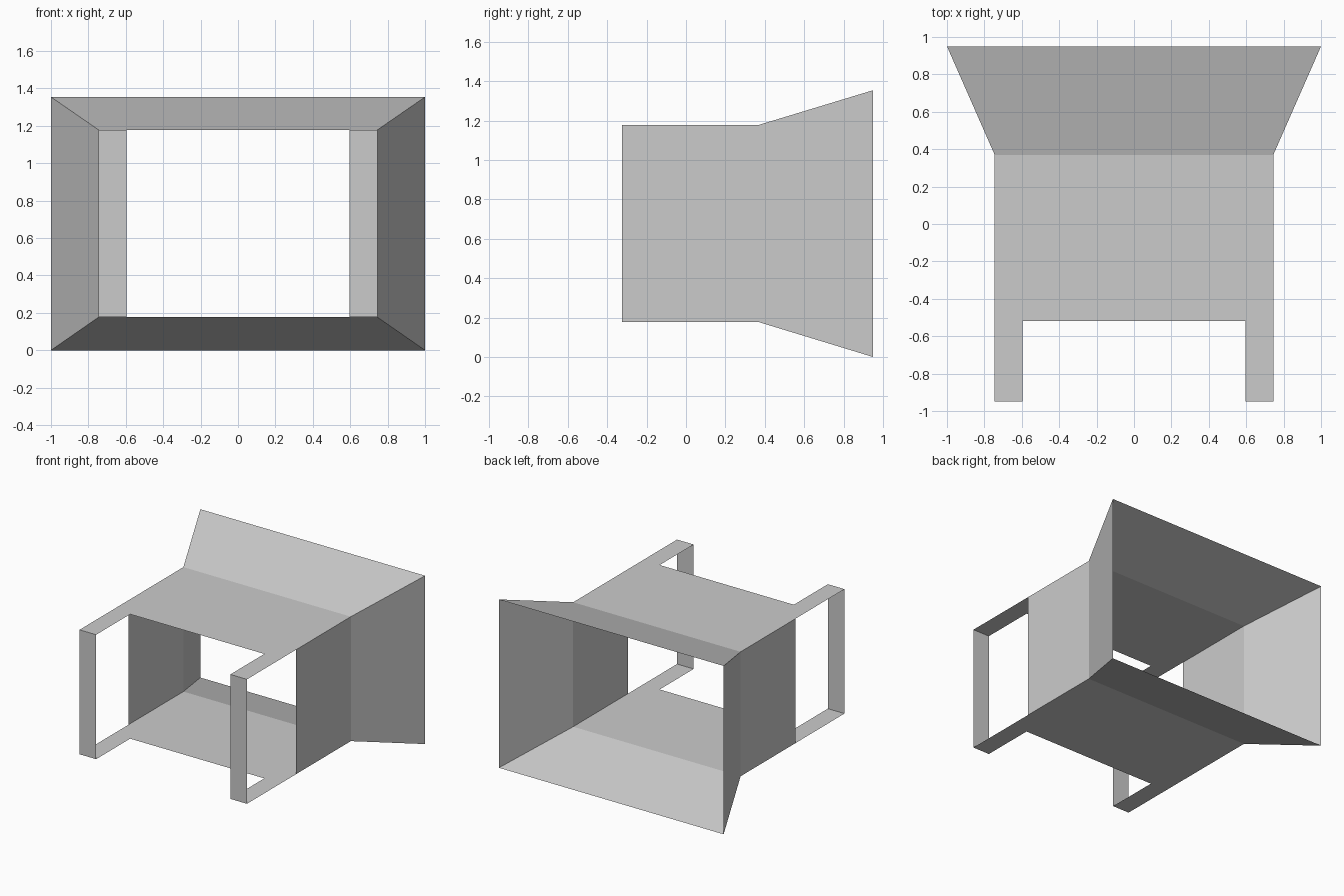
import bpy

if "Cube" in bpy.data.objects:
    bpy.data.objects.remove(bpy.data.objects["Cube"])

# Key dimensions of the flared rectangular sleeve
HALF_W, FLARE_W, SLOT_W = 0.745, 1.0, 0.597
FRONT, SLOT, WALL, BEND, BACK = -0.95, -0.518, -0.325, 0.37, 0.95
LOW, HIGH, TOP = 0.177, 1.178, 1.354


def sheet(name, *outlines):
    """Thin sheet made of one or more flat outlines."""
    verts, faces = [], []
    for pts in outlines:
        faces.append(range(len(verts), len(verts) + len(pts)))
        verts += pts
    mesh = bpy.data.meshes.new(name)
    mesh.from_pydata(verts, [], [list(f) for f in faces])
    mesh.update()
    obj = bpy.data.objects.new(name, mesh)
    bpy.context.collection.objects.link(obj)
    return obj


# Top and bottom plates: U-shaped plate with two arms, plus flared lip
for label, z, z_lip in (("top", HIGH, TOP), ("bottom", LOW, 0.0)):
    half = [(HALF_W, BEND), (HALF_W, FRONT), (SLOT_W, FRONT), (SLOT_W, SLOT)]
    outline = half + [(-x, y) for x, y in reversed(half)]
    plate = [(x, y, z) for x, y in outline]
    lip = [(-HALF_W, BEND, z), (HALF_W, BEND, z),
           (FLARE_W, BACK, z_lip), (-FLARE_W, BACK, z_lip)]
    if label == "bottom":
        plate.reverse()
        lip.reverse()
    if label == "top":
        plate.reverse()
    # plate normals face outward on both levels
    sheet(label + "_plate", plate)
    sheet(label + "_flare", lip)

# Side walls with flares, and the front posts joining the arms
for label, s in (("right", 1), ("left", -1)):
    wall = [(s * HALF_W, WALL, LOW), (s * HALF_W, BEND, LOW),
            (s * HALF_W, BEND, HIGH), (s * HALF_W, WALL, HIGH)]
    flare = [(s * HALF_W, BEND, LOW), (s * FLARE_W, BACK, 0.0),
             (s * FLARE_W, BACK, TOP), (s * HALF_W, BEND, HIGH)]
    post = [(s * SLOT_W, FRONT, LOW), (s * HALF_W, FRONT, LOW),
            (s * HALF_W, FRONT, HIGH), (s * SLOT_W, FRONT, HIGH)]
    if s < 0:
        for pts in (wall, flare, post):
            pts.reverse()
    sheet(label + "_wall", wall)
    sheet(label + "_flare", flare)
    sheet(label + "_front_post", post)
